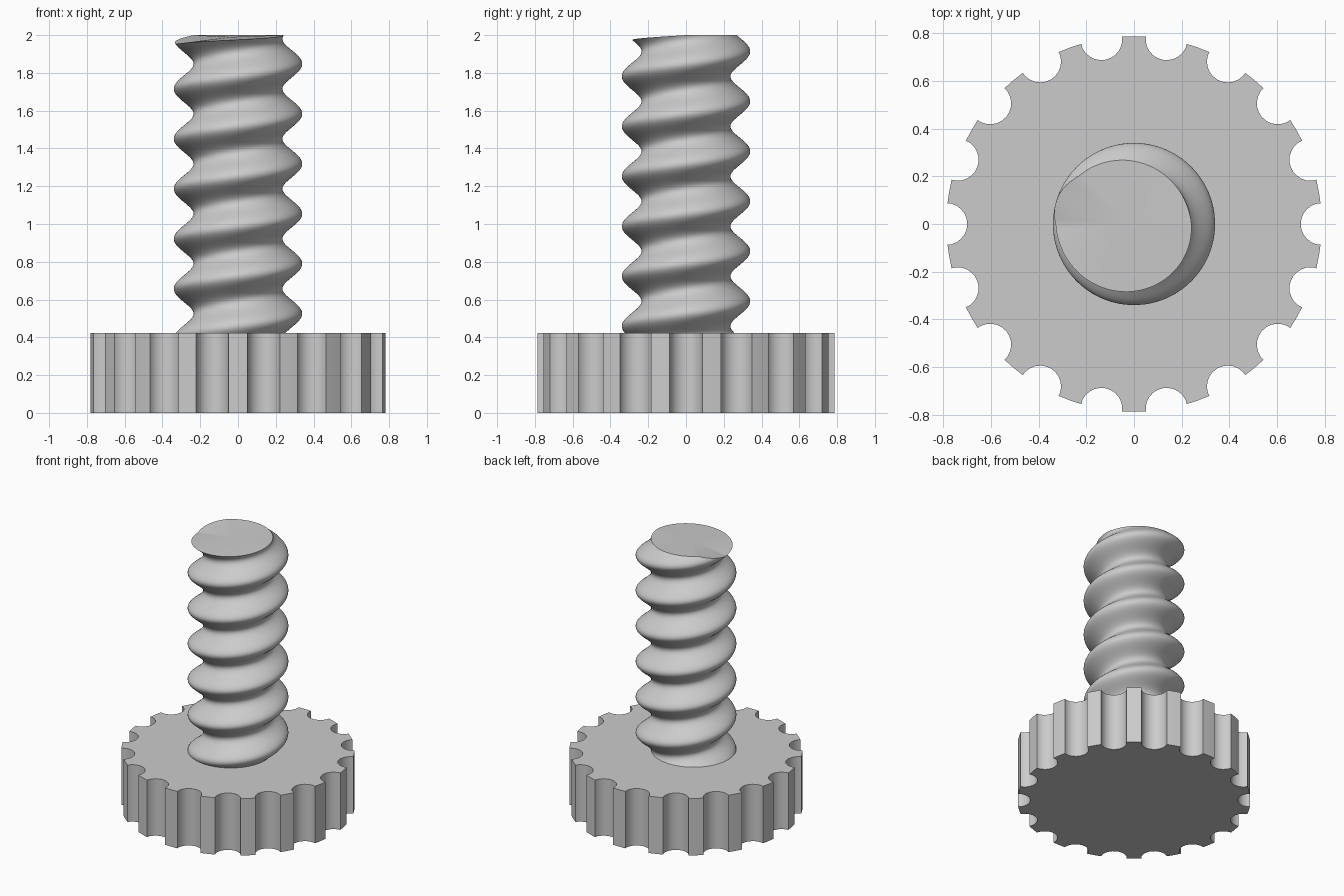
import bpy, bmesh
from math import pi, tau, cos, sin, radians, degrees

cube = bpy.data.objects.get("Cube")
if cube:
    bpy.data.objects.remove(cube, do_unlink=True)

GREY = (0.6, 0.6, 0.6, 1)
mat = bpy.data.materials.new("grey")
mat.use_nodes = True
mat.diffuse_color = GREY
mat.node_tree.nodes["Principled BSDF"].inputs["Base Color"].default_value = GREY


def finish(bm, name, angle):
    bmesh.ops.recalc_face_normals(bm, faces=bm.faces)
    mesh = bpy.data.meshes.new(name)
    bm.to_mesh(mesh)
    bm.free()
    mesh.materials.append(mat)
    obj = bpy.data.objects.new(name, mesh)
    bpy.context.collection.objects.link(obj)
    bpy.ops.object.select_all(action="DESELECT")
    obj.select_set(True)
    bpy.context.view_layer.objects.active = obj
    bpy.ops.object.shade_smooth_by_angle(angle=radians(angle))
    return obj


# Knob: disc with round finger notches between narrow teeth
TEETH, RADIUS, HEIGHT = 18, 0.787, 0.424
NOTCH_R, HALF_TOOTH, STEPS = 0.0877, radians(3.66), 12
bm = bmesh.new()
outline = []
for i in range(TEETH):
    tooth = pi / 2 + i * tau / TEETH
    for k in (-1, 0, 1):
        a = tooth + k * HALF_TOOTH
        outline.append((RADIUS * cos(a), RADIUS * sin(a)))
    mid = tooth + pi / TEETH
    for k in range(1, STEPS):
        t = -pi / 2 + pi * k / STEPS
        inward = RADIUS - NOTCH_R * cos(t)
        side = NOTCH_R * sin(t)
        outline.append((inward * cos(mid) - side * sin(mid),
                        inward * sin(mid) + side * cos(mid)))
base = bm.faces.new([bm.verts.new((x, y, 0)) for x, y in outline])
top = bmesh.ops.extrude_face_region(bm, geom=[base], use_keep_orig=True)
bmesh.ops.translate(bm, vec=(0, 0, HEIGHT),
                    verts=[v for v in top["geom"] if isinstance(v, bmesh.types.BMVert)])
finish(bm, "knob", 25)

# Threaded shaft: an off-centre round section turning as it rises
CORE, OFFSET, PITCH, CREST_Z = 0.2875, 0.0525, 0.2645, 1.98
SIDES, RINGS, START = 96, 150, 0.4


def end_height(a):
    """Top rim, dipping where the last turn of thread runs out."""
    d = degrees(a)
    if d < 140:
        return 2.0
    if d < 180:
        return 2.0 - 0.048 * (d - 140) / 40
    return 1.952 + 0.048 * (d - 180) / 180


bm = bmesh.new()
rings = []
for j in range(RINGS + 1):
    ring = []
    for i in range(SIDES):
        a = tau * i / SIDES
        z = START + (end_height(a) - START) * j / RINGS
        crest = pi + tau * (z - CREST_Z) / PITCH
        r = CORE + OFFSET * cos(a - crest)
        ring.append(bm.verts.new((r * cos(a), r * sin(a), z)))
    rings.append(ring)
for low, high in zip(rings, rings[1:]):
    for i in range(SIDES):
        n = (i + 1) % SIDES
        bm.faces.new((low[i], low[n], high[n], high[i]))
bm.faces.new(rings[0][::-1])
centre = bm.verts.new((-0.04, 0, 1.99))
for i in range(SIDES):
    bm.faces.new((rings[-1][i], rings[-1][(i + 1) % SIDES], centre))
finish(bm, "threaded_shaft", 40)
